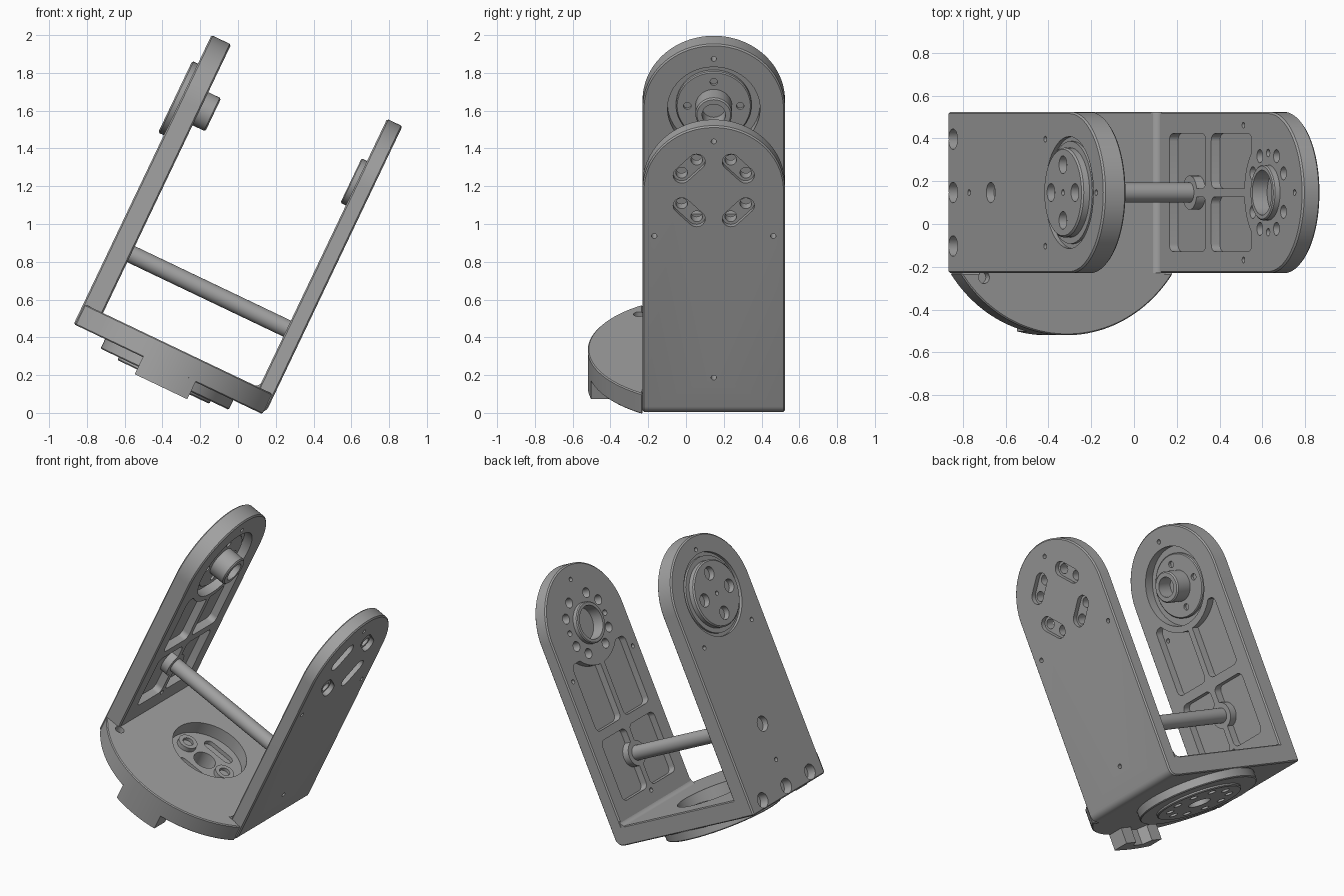
import bpy, bmesh, math
from mathutils import Matrix

if "Cube" in bpy.data.objects:
    bpy.data.objects.remove(bpy.data.objects["Cube"])

grey = bpy.data.materials.new("machined_grey")
grey.use_nodes = True
grey.diffuse_color = (0.36, 0.36, 0.36, 1)
grey.node_tree.nodes["Principled BSDF"].inputs["Base Color"].default_value = (0.36, 0.36, 0.36, 1)

# The bracket is built upright, then the whole thing is tilted about y
TILT = Matrix.Translation((-0.87, 0, 0.47)) @ Matrix.Rotation(math.radians(25.5), 4, 'Y')
YC, HUB, HALF = 0.147, 1.318, 0.377      # centre plane, pivot height, half arm width
MID, DISC = 0.56, 0.667                  # base disc centre and radius
OUT = 1.12                               # outer face of the slotted arm


def arc(cx, cy, r, a0, a1, n):
    return [(cx + r * math.cos(math.radians(a0 + (a1 - a0) * i / n)),
             cy + r * math.sin(math.radians(a0 + (a1 - a0) * i / n))) for i in range(n + 1)]


def circle(cx, cy, r, n=40):
    return arc(cx, cy, r, 0, 360, n)[:-1]


def pill(cx, cy, length, r, angle):
    dx, dy = (length / 2 * f(math.radians(angle)) for f in (math.cos, math.sin))
    return (arc(cx + dx, cy + dy, r, angle - 90, angle + 90, 12)
            + arc(cx - dx, cy - dy, r, angle + 90, angle + 270, 12))


def rounded_box(x0, x1, y0, y1, r):
    return (arc(x1 - r, y1 - r, r, 0, 90, 6) + arc(x0 + r, y1 - r, r, 90, 180, 6)
            + arc(x0 + r, y0 + r, r, 180, 270, 6) + arc(x1 - r, y0 + r, r, 270, 360, 6))


def prism(name, pts, axis, a, b):
    """Extrude an outline along x (outline in y, z) or along z (outline in x, y)."""
    bm = bmesh.new()
    place = (lambda p, t: (t, p[0], p[1])) if axis == 'x' else (lambda p, t: (p[0], p[1], t))
    lo, hi = ([bm.verts.new(place(p, t)) for p in pts] for t in (a, b))
    bm.faces.new(lo)
    bm.faces.new(hi)
    for i in range(len(pts)):
        j = (i + 1) % len(pts)
        bm.faces.new((lo[i], lo[j], hi[j], hi[i]))
    bmesh.ops.recalc_face_normals(bm, faces=bm.faces)
    me = bpy.data.meshes.new(name)
    bm.to_mesh(me)
    bm.free()
    me.materials.append(grey)
    ob = bpy.data.objects.new(name, me)
    bpy.context.collection.objects.link(ob)
    return ob


def cutter(pts, axis, a, b):
    return prism("cutter", pts, axis, a, b)


def hole(y, z, r, a, b, n=24):
    return cutter(circle(y, z, r, n), 'x', a, b)


def carve(ob, cutters, bevel=0.0):
    """Chamfer the edges, subtract the cutters and keep the result as plain mesh."""
    if bevel:
        m = ob.modifiers.new("chamfer", 'BEVEL')
        m.width, m.segments, m.limit_method = bevel, 1, 'ANGLE'
        m.angle_limit = math.radians(40)
    for c in cutters:
        m = ob.modifiers.new("cut", 'BOOLEAN')
        m.operation, m.solver, m.object = 'DIFFERENCE', 'EXACT', c
    dg = bpy.context.evaluated_depsgraph_get()
    me = bpy.data.meshes.new_from_object(ob.evaluated_get(dg))
    ob.modifiers.clear()
    ob.data = me
    for c in cutters:
        bpy.data.objects.remove(c)
    return ob


def pockets(a, b, clear):
    """Four lightening pockets leaving a cross rib, a pivot ring and a rod boss."""
    result = []
    for z0, z1 in ((0.245, 0.64), (0.70, 1.14)):
        for y0, y1 in ((-0.275, -0.02), (0.02, 0.275)):
            p = cutter(rounded_box(YC + y0, YC + y1, z0, z1, 0.035), 'x', a, b)
            keep = [hole(YC, HUB, clear, -1, 2, 48), hole(YC, 0.465, 0.08, -1, 2)]
            result.append(carve(p, keep))
    return result


def arm_outline():
    return [(YC - HALF, 0), (YC + HALF, 0)] + arc(YC, HUB, HALF, 0, 180, 48)


# Hub arm with bolt holes, pockets and stepped pivot seat
arm = prism("hub_arm", arm_outline(), 'x', 0, 0.115)
cuts = pockets(0.065, 0.2, 0.285)
cuts += [hole(YC + dy, 0.055, 0.048, -0.1, 0.06) for dy in (-0.25, 0, 0.25)]
cuts += [hole(YC, 0.465, 0.048, -0.1, 0.04), hole(YC, 0.23, 0.014, -0.1, 0.2),
         hole(YC, 1.61, 0.014, -0.1, 0.2)]
cuts += [hole(YC + s * 0.25, 1.057, 0.014, -0.1, 0.2) for s in (-1, 1)]
cuts += [hole(YC, HUB, 0.262, -0.1, 0.02, 48), hole(YC, HUB, 0.245, 0.055, 0.2, 48)]
carve(arm, cuts, 0.008)

# Pivot hub: washer, outer flange, inner plate, hollow boss
prism("hub_washer", circle(YC, HUB, 0.24, 48), 'x', 0.005, 0.03)
flange = prism("hub_flange", circle(YC, HUB, 0.21, 48), 'x', -0.033, 0.03)
carve(flange, [hole(YC + 0.13 * math.cos(a * math.pi / 2), HUB + 0.13 * math.sin(a * math.pi / 2),
                    0.042, -0.1, 0.01) for a in range(4)] + [hole(YC, HUB, 0.014, -0.1, 0.01)], 0.008)
plate = prism("hub_inner_plate", circle(YC, HUB, 0.2, 48), 'x', 0.045, 0.08)
carve(plate, [hole(YC + 0.14 * math.cos(a * math.pi / 2), HUB + 0.14 * math.sin(a * math.pi / 2),
                   0.02, 0.062, 0.2) for a in range(4)], 0.006)
boss = prism("hub_boss", circle(YC, HUB, 0.097), 'x', 0.07, 0.19)
carve(boss, [hole(YC, HUB, 0.062, 0.09, 0.3, 32)], 0.008)

# Slotted arm, its lower outer edge rounded
arm = prism("slotted_arm", arm_outline(), 'x', 1.03, OUT)
bm = bmesh.new()
bm.from_mesh(arm.data)
edge = [e for e in bm.edges if all(v.co.z < 0.01 and v.co.x > 1.1 for v in e.verts)]
bmesh.ops.bevel(bm, geom=edge, offset=0.05, segments=8, profile=0.5, affect='EDGES')
bm.to_mesh(arm.data)
bm.free()
cuts = pockets(0.9, 1.075, 0.26)
for sy in (-1, 1):
    for sz in (-1, 1):
        cuts.append(cutter(pill(YC + sy * 0.13, HUB + sz * 0.128, 0.11, 0.046, -45 * sy * sz),
                           'x', OUT - 0.03, 1.3))
        for dy, dz in ((0.09, 0.166), (0.17, 0.09)):
            cuts.append(hole(YC + sy * dy, HUB + sz * dz, 0.031, 0.9, 1.3))
    cuts += [hole(YC + sy * 0.315, 1.05, 0.014, 0.9, 1.3), hole(YC + sy * 0.185, HUB, 0.018, 0.9, 1.08)]
cuts += [hole(YC, z, 0.014, 0.9, 1.3) for z in (1.605, 0.22)]
cuts.append(hole(YC, HUB, 0.105, 0.9, 1.075, 40))
carve(arm, cuts, 0.008)
ring = prism("bearing_ring", circle(YC, HUB, 0.13), 'x', 0.998, 1.04)
carve(ring, [hole(YC, HUB, 0.105, 0.9, 1.2, 40)], 0.006)

# Inside corner fillet where the base meets the slotted arm
fillet = [(1.035, 0.11)] + arc(0.995, 0.155, 0.037, -90, 0, 6)
bar = prism("corner_fillet", [(x, -z) for x, z in fillet], 'z', YC - HALF, YC + HALF)
bar.data.transform(Matrix.Rotation(math.radians(-90), 4, 'X'))

# Base plate: round in front, square at the back
side = math.degrees(math.asin(HALF / DISC))
outline = (arc(MID, YC, DISC, 180 + side, 360 - side, 48)
           + [(1.07, YC - HALF), (1.07, YC + HALF), (0.1, YC + HALF), (0.1, YC - HALF)])
base = prism("base_plate", outline, 'z', 0, 0.12)
cuts = [cutter(circle(MID, YC, 0.24, 48), 'z', 0.035, 0.3), cutter(circle(MID, YC, 0.07), 'z', -0.1, 0.3),
        cutter(circle(0.13, -0.25, 0.028), 'z', 0.08, 0.3)]
cuts += [cutter(pill(MID, YC + s * 0.145, 0.14, 0.035, 0), 'z', -0.1, 0.3) for s in (-1, 1)]
carve(base, cuts, 0.006)
for s, label in ((-1, "right"), (1, "left")):
    collar = prism("screw_collar_" + label, circle(MID + s * 0.15, YC, 0.06), 'z', 0.03, 0.065)
    carve(collar, [cutter(circle(MID + s * 0.15, YC, 0.033), 'z', 0.045, 0.3)])

# Turntable under the base
for name, r, low in (("turntable", 0.376, -0.056), ("turntable_step", 0.27, -0.072)):
    disc = prism(name, circle(MID, YC, r, 64), 'z', low, 0.008)
    cuts = [cutter(circle(MID, YC, 0.07), 'z', -0.2, 0.3)]
    cuts += [cutter(circle(x, y, 0.026, 20), 'z', -0.2, -0.03) for x, y in circle(MID, YC, 0.19, 10)]
    carve(disc, cuts, 0.006)

# Notched stop block below the front edge
half = math.degrees(math.asin(0.154 / DISC))
stop = arc(MID, YC, DISC, 270 - half, 270 + half, 12)
stop += [(MID + x, y) for x, y in ((0.154, -0.39), (0.07, -0.39), (0.04, -0.45),
                                   (-0.04, -0.45), (-0.07, -0.39), (-0.154, -0.39))]
prism("stop_block", stop, 'z', -0.1, 0.01)

# Tie rod between the arms
prism("tie_rod", circle(YC, 0.465, 0.047), 'x', 0.1, 1.045)

# Tilt everything and smooth the round faces
for ob in bpy.context.collection.objects:
    if ob.type == 'MESH' and ob.data.materials and ob.data.materials[0] == grey:
        ob.data.transform(TILT)
        bpy.ops.object.select_all(action='DESELECT')
        ob.select_set(True)
        bpy.context.view_layer.objects.active = ob
        bpy.ops.object.shade_smooth_by_angle(angle=math.radians(30))
